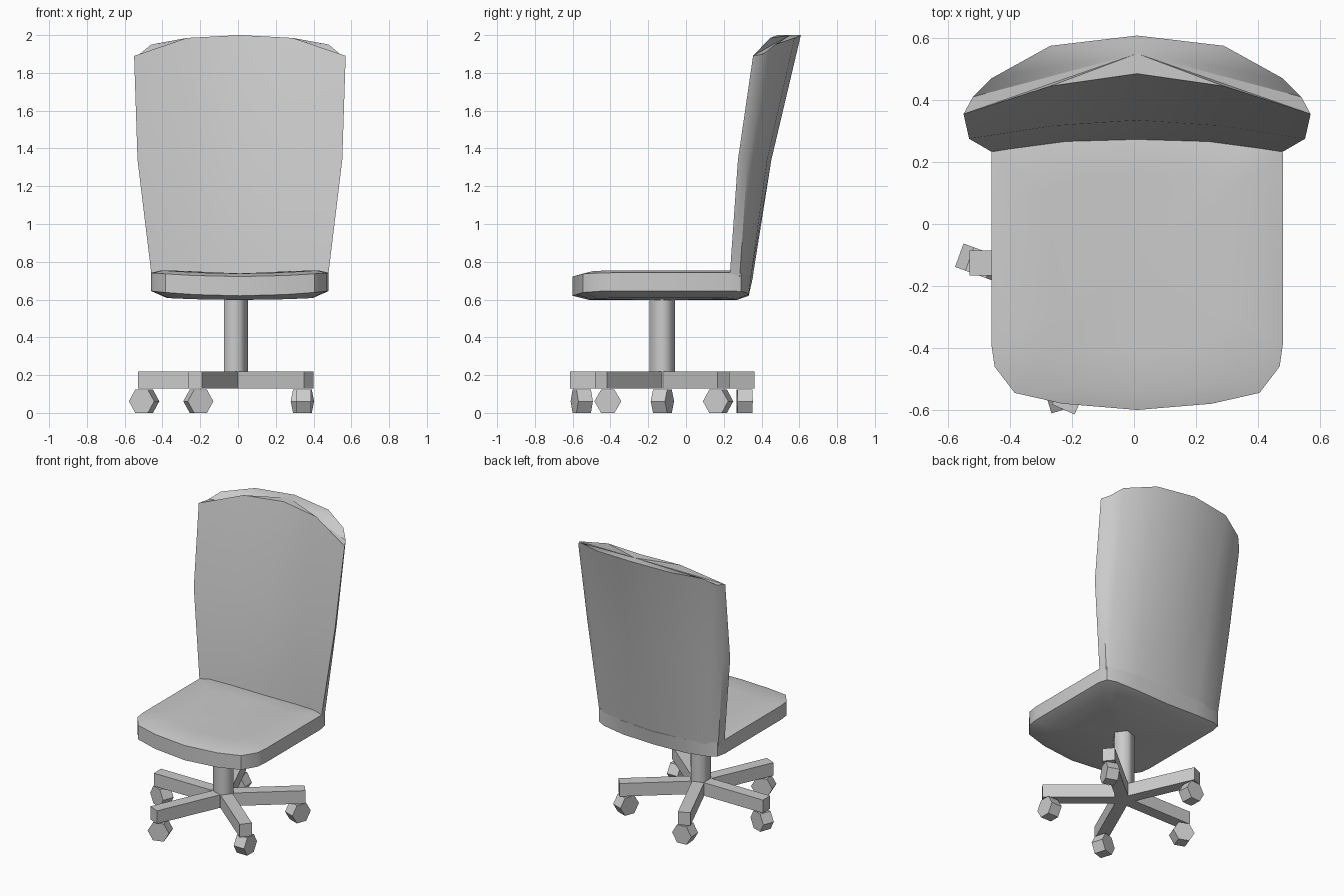
import bpy, bmesh
from math import radians, cos, sin, pi
from mathutils import Matrix, Vector

if "Cube" in bpy.data.objects:
    bpy.data.objects.remove(bpy.data.objects["Cube"])


def finish(name, bm, smooth=None):
    bmesh.ops.recalc_face_normals(bm, faces=bm.faces[:])
    me = bpy.data.meshes.new(name)
    bm.to_mesh(me)
    bm.free()
    ob = bpy.data.objects.new(name, me)
    bpy.context.collection.objects.link(ob)
    if smooth:
        bpy.ops.object.select_all(action='DESELECT')
        ob.select_set(True)
        bpy.context.view_layer.objects.active = ob
        bpy.ops.object.shade_smooth_by_angle(angle=radians(smooth))
    return ob


def loft(name, rings, start, end, smooth):
    """Skin closed rings; each end is fanned to a centre point."""
    bm = bmesh.new()
    rows = [[bm.verts.new(p) for p in r] for r in rings]
    n = len(rows[0])
    for a, b in zip(rows, rows[1:]):
        for i in range(n):
            j = (i + 1) % n
            bm.faces.new((a[i], a[j], b[j], b[i]))
    for row, c in ((rows[0], start), (rows[-1], end)):
        v = bm.verts.new(c)
        for i in range(n):
            bm.faces.new((row[i], row[(i + 1) % n], v))
    return finish(name, bm, smooth)


def mirror_ring(half):
    """Half outline, first and last points on the centre line."""
    ring = half + [(-p[0], *p[1:]) for p in reversed(half[1:-1])]
    return [(p[0] + 0.01, p[1], p[2]) for p in ring]


# Seat: rounded cushion, slightly dished across its width
plan = [(0, -.6), (.24, -.58), (.395, -.545), (.46, -.46), (.47, -.39), (.47, .23),
        (.455, .29), (.4, .315), (.24, .345), (0, .355)]
# scale, base height, rise toward the sides, rear limit
levels = [(.82, .598, .01, 1), (1, .62, .025, .332), (1, .722, .02, 1),
          (.88, .738, .017, 1), (.6, .739, .012, 1)]
seat_rings = []
for s, z, rise, lim in levels:
    seat_rings.append(mirror_ring([(x * s, min(-.12 + (y + .12) * s, lim), z + rise * (x / .47) ** 2)
                                   for x, y in plan]))
loft("seat", seat_rings, (.01, -.12, .598), (.01, -.12, .738), 35)

# Backrest: half rings from front centre round to back centre
back = [
    [(0, .27, .69), (.23, .263, .69), (.46, .232, .69), (.455, .28, .69),
     (.395, .31, .69), (.235, .338, .69), (0, .345, .69)],
    [(0, .272, .73), (.23, .265, .73), (.468, .232, .73), (.458, .285, .73),
     (.4, .315, .73), (.24, .345, .73), (0, .355, .73)],
    [(0, .335, 1.34), (.27, .317, 1.34), (.542, .275, 1.34), (.52, .325, 1.34),
     (.45, .37, 1.34), (.27, .43, 1.34), (0, .452, 1.34)],
    [(0, .485, 2), (.28, .445, 1.985), (.56, .355, 1.89), (.53, .41, 1.9),
     (.47, .47, 1.95), (.28, .575, 1.985), (0, .608, 2)],
]
loft("backrest", [mirror_ring(r) for r in back], (.01, .3, .69), (.01, .55, 2), 35)


def prism(name, sides, r, depth, matrix, smooth=None):
    bm = bmesh.new()
    bmesh.ops.create_cone(bm, cap_ends=True, segments=sides, radius1=r, radius2=r, depth=depth)
    # put a corner exactly on local +x
    a = min((v.co.to_2d() for v in bm.verts), key=lambda c: (abs(c.y), -c.x) if c.x > 0 else (9, 0))
    bmesh.ops.transform(bm, matrix=matrix @ Matrix.Rotation(Vector((1, 0)).angle_signed(a), 4, 'Z'),
                        verts=bm.verts[:])
    return finish(name, bm, smooth)


# Column: five-sided post, one corner toward +x
HX, HY = -.018, -.126
prism("column", 5, .071, .49, Matrix.Translation((HX, HY, .375)), 80)

# Base legs: bars running out from the post
for i, (ang, length) in enumerate([(180, .512), (114, .517), (-114, .517), (39.5, .51), (-39.5, .51)]):
    bm = bmesh.new()
    m = (Matrix.Translation((HX, HY, .175)) @ Matrix.Rotation(radians(ang), 4, 'Z')
         @ Matrix.Translation((length / 2 + .01, 0, 0)) @ Matrix.Diagonal((length - .02, .08, .09, 1)))
    bmesh.ops.create_cube(bm, size=1, matrix=m)
    finish(f"base_leg_{i + 1}", bm)

# Hub plug joining the legs
prism("hub", 5, .071, .09, Matrix.Translation((HX, HY, .175)))

# Casters: hexagonal rollers, each swivelled its own way
for i, (x, y, yaw) in enumerate([(-.497, -.125, -20), (-.21, -.552, 17), (-.21, .31, 3),
                                 (.346, -.414, 90), (.341, .17, 70)]):
    m = (Matrix.Translation((x, y, .0615)) @ Matrix.Rotation(radians(yaw), 4, 'Z')
         @ Matrix.Rotation(pi / 2, 4, 'X'))
    prism(f"caster_{i + 1}", 6, .071, .08, m)
